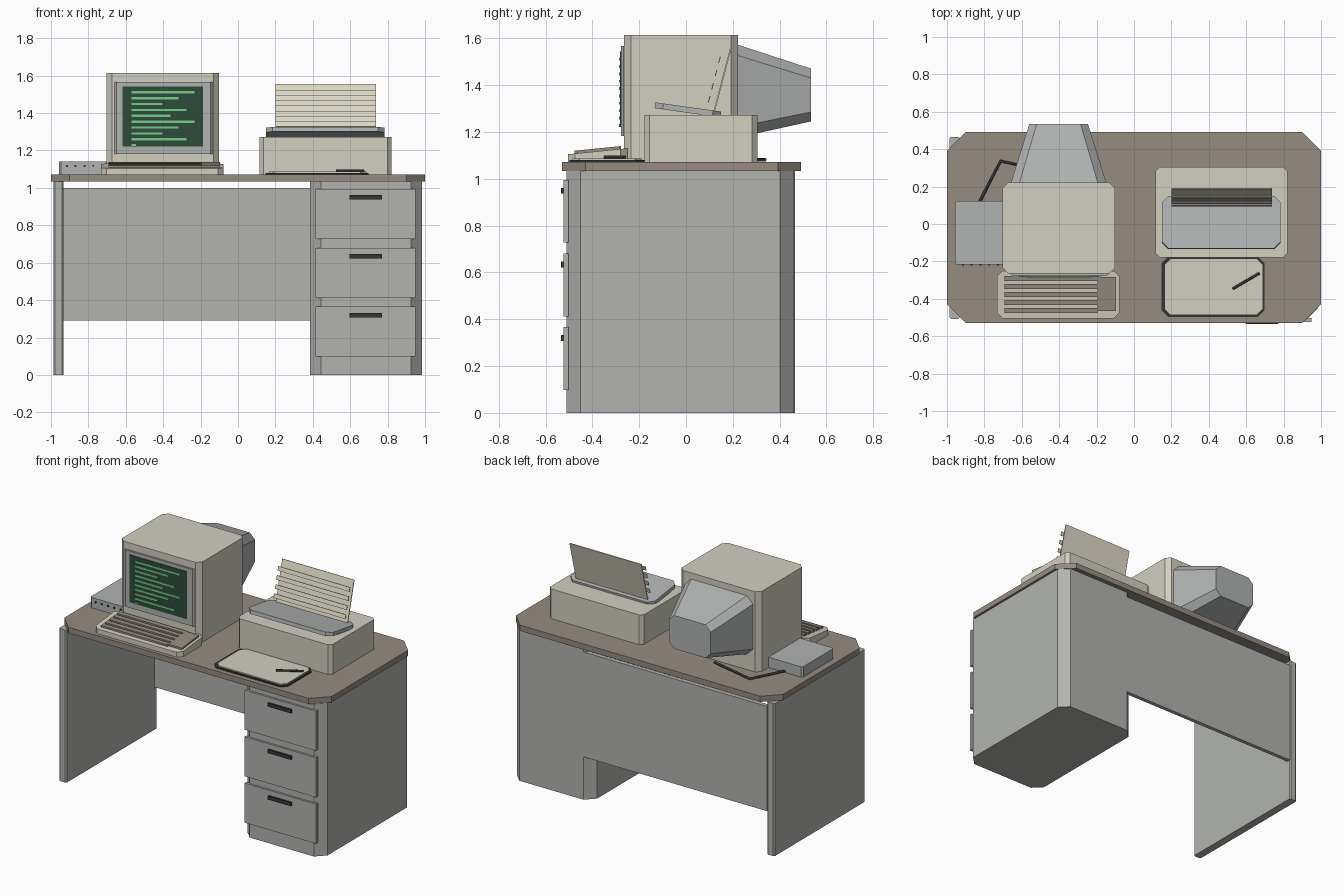
import bpy, bmesh, math
from mathutils import Matrix, Vector

if "Cube" in bpy.data.objects:
    bpy.data.objects.remove(bpy.data.objects["Cube"])


def material(name, r, g, b):
    lin = [((c / 255 + 0.055) / 1.055) ** 2.4 for c in (r, g, b)]
    m = bpy.data.materials.new(name)
    m.diffuse_color = (*lin, 1)
    m.use_nodes = True
    m.node_tree.nodes["Principled BSDF"].inputs["Base Color"].default_value = m.diffuse_color
    return m


GREY = material("desk grey", 178, 180, 175)
BROWN = material("desktop brown", 150, 139, 129)
CREAM = material("cream plastic", 210, 207, 192)
PLASTIC = material("grey plastic", 176, 179, 178)
DARK = material("dark trim", 52, 53, 55)
SCREEN = material("screen green", 46, 76, 58)
GLOW = material("text green", 122, 204, 136)
PAPER = material("paper", 224, 220, 200)


def finish(name, bm, mat):
    bmesh.ops.recalc_face_normals(bm, faces=bm.faces)
    me = bpy.data.meshes.new(name)
    bm.to_mesh(me)
    bm.free()
    me.materials.append(mat)
    ob = bpy.data.objects.new(name, me)
    bpy.context.collection.objects.link(ob)
    return ob


def box(name, x, y, z, mat, chamfer=0, tilt=0, slope=0):
    """Box from ranges; chamfer cuts the upright edges, slope shears the top."""
    bm = bmesh.new()
    bmesh.ops.create_cube(bm, size=1)
    size = Vector((x[1] - x[0], y[1] - y[0], z[1] - z[0]))
    centre = Vector((x[0] + x[1], y[0] + y[1], z[0] + z[1])) / 2
    bmesh.ops.scale(bm, vec=size, verts=bm.verts)
    if chamfer:
        upright = [e for e in bm.edges
                   if abs(e.verts[0].co.z - e.verts[1].co.z) > size.z / 2]
        bmesh.ops.bevel(bm, geom=upright, offset=chamfer, segments=1,
                        affect='EDGES', profile=0.5)
    for v in bm.verts:
        if v.co.z > 0:
            v.co.z += slope * (v.co.y + size.y / 2)
    bm.transform(Matrix.Translation(centre) @ Matrix.Rotation(math.radians(tilt), 4, 'X'))
    return finish(name, bm, mat)


def rod(name, points, radius, mat):
    cu = bpy.data.curves.new(name, 'CURVE')
    cu.dimensions = '3D'
    cu.bevel_depth = radius
    cu.bevel_resolution = 1
    cu.use_fill_caps = True
    sp = cu.splines.new('POLY')
    sp.points.add(len(points) - 1)
    for p, co in zip(sp.points, points):
        p.co = (*co, 1)
    cu.materials.append(mat)
    ob = bpy.data.objects.new(name, cu)
    bpy.context.collection.objects.link(ob)


# Desk
box("desktop", (-1, 1), (-0.53, 0.492), (1.033, 1.072), BROWN, 0.1)
box("left_panel", (-0.987, -0.932), (-0.507, 0.465), (0, 1.033), GREY, 0.008)
box("modesty_panel", (-0.932, 0.45), (0.435, 0.462), (0.29, 1.0), GREY)
box("drawer_pedestal", (0.385, 0.985), (-0.51, 0.462), (0, 1.033), GREY, 0.06)
for i, z in enumerate((0.098, 0.412, 0.727)):
    box(f"drawer_front_{i}", (0.415, 0.95), (-0.523, -0.503), (z, z + 0.268), GREY)
    box(f"drawer_handle_{i}", (0.597, 0.77), (-0.535, -0.52), (z + 0.21, z + 0.234), DARK)

# Monitor
box("monitor_case", (-0.703, -0.102), (-0.265, 0.222), (1.072, 1.615), CREAM, 0.03)
box("monitor_bezel", (-0.66, -0.135), (-0.277, -0.25), (1.182, 1.567), PLASTIC, 0.011)
box("screen", (-0.617, -0.187), (-0.281, -0.274), (1.222, 1.543), SCREEN)
for i, w in enumerate((0.337, 0.251, 0.166, 0.294, 0.21, 0.337, 0.251, 0.166, 0.294, 0.025)):
    z = 1.511 - i * 0.0314
    box(f"text_line_{i}", (-0.57, -0.57 + w), (-0.286, -0.28), (z - 0.006, z + 0.006), GLOW)

# Tapered octagonal tube housing
bm = bmesh.new()
rings = []
for y, w, h, c, zc in ((0.215, 0.257, 0.2, 0.046, 1.375), (0.535, 0.157, 0.1125, 0.04, 1.358)):
    outline = ((w, h - c), (w - c, h), (c - w, h), (-w, h - c),
               (-w, c - h), (c - w, -h), (w - c, -h), (w, c - h))
    rings.append([bm.verts.new((-0.403 + a, y, zc + b)) for a, b in outline])
    bm.faces.new(rings[-1])
for i in range(8):
    j = (i + 1) % 8
    bm.faces.new((rings[0][i], rings[0][j], rings[1][j], rings[1][i]))
finish("tube_housing", bm, PLASTIC)

# Keyboard
SLOPE = 0.1
box("keyboard_body", (-0.733, -0.077), (-0.505, -0.25), (1.072, 1.105), CREAM, 0.03, slope=SLOPE)


def keys(name, x, y):
    base = 1.105 + SLOPE * (y[0] + 0.505)
    box(name, x, y, (base - 0.008, base + 0.012), BROWN, slope=SLOPE)


for i in range(5):
    yc = -0.292 - i * 0.0425
    keys(f"key_row_{i}", (-0.692, -0.18 if i == 0 else -0.195), (yc - 0.014, yc + 0.014))
keys("keypad", (-0.195, -0.095), (-0.465, -0.283))

# Modem with indicator lamps and cable
box("modem", (-0.957, -0.68), (-0.217, 0.122), (1.072, 1.142), PLASTIC, 0.01)
for i in range(5):
    x = -0.915 + i * 0.047
    box(f"modem_lamp_{i}", (x - 0.005, x + 0.005), (-0.223, -0.215), (1.113, 1.123), DARK)
rod("cable", [(-0.83, 0.11, 1.081), (-0.713, 0.337, 1.081), (-0.4, 0.265, 1.081)], 0.008, DARK)

# Printer with tilted lid and paper
box("printer_case", (0.115, 0.82), (-0.178, 0.305), (1.072, 1.273), CREAM, 0.022)
box("printer_lid", (0.15, 0.783), (-0.134, 0.15), (1.282, 1.307), PLASTIC, 0.035, tilt=-8)
box("printer_paper", (0.2, 0.738), (0.15, 0.156), (1.265, 1.56), PAPER, tilt=-14.7)
for i in range(4):
    z, y = 1.508 - i * 0.056, 0.143 - i * 0.0147
    box(f"paper_stripe_{i}", (0.2, 0.738), (y - 0.002, y + 0.002), (z - 0.014, z + 0.014),
        PAPER, tilt=-14.7)

# Writing pad and pen
box("pad_board", (0.147, 0.698), (-0.497, -0.175), (1.072, 1.08), DARK, 0.035)
box("pad_sheet", (0.166, 0.686), (-0.485, -0.187), (1.079, 1.087), CREAM, 0.03)
rod("pen", [(0.527, -0.347, 1.093), (0.672, -0.262, 1.093)], 0.007, DARK)
